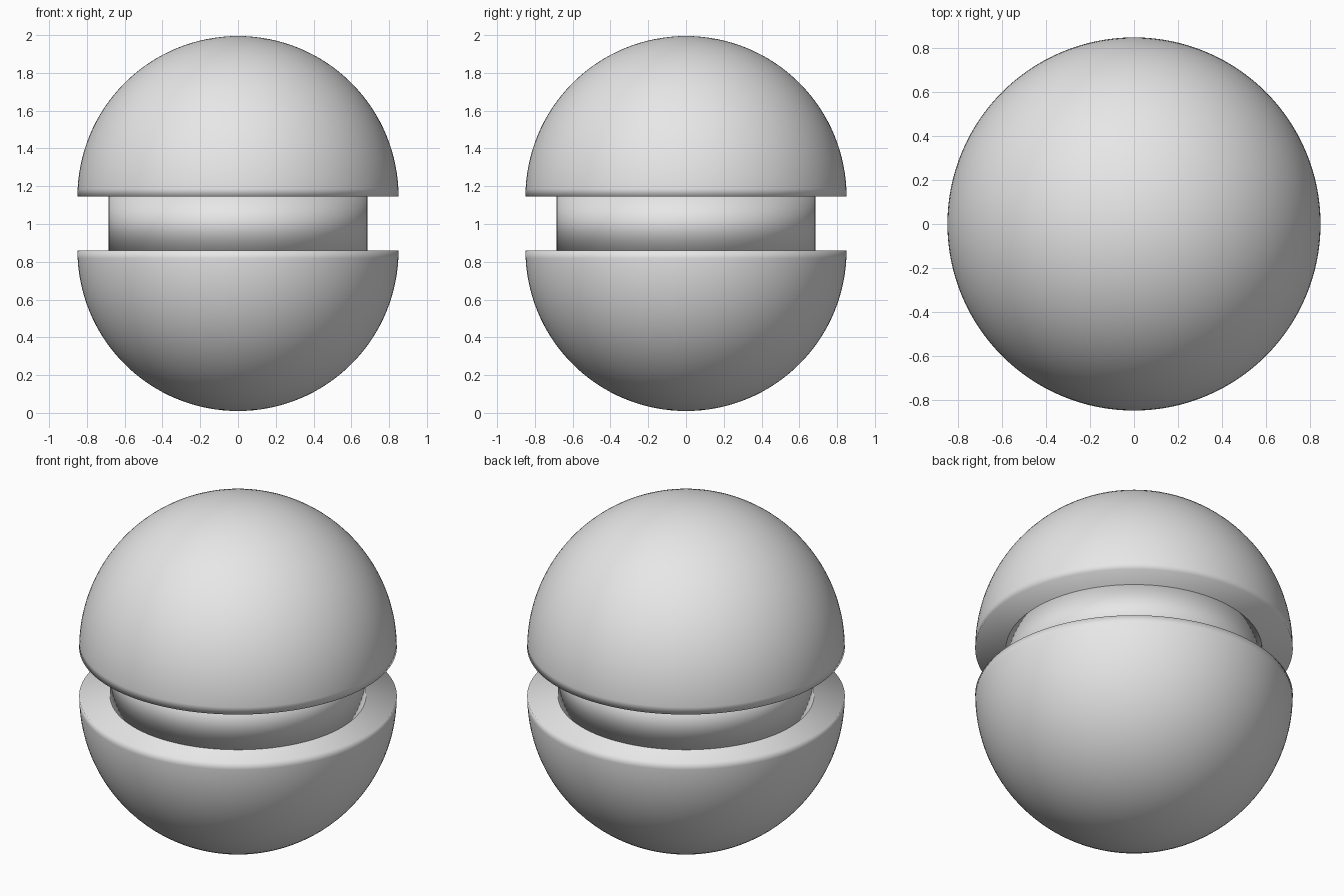
import bpy, bmesh, math

cube = bpy.data.objects.get("Cube")
if cube:
    bpy.data.objects.remove(cube)

GREY = (0.8, 0.8, 0.8, 1)
mat = bpy.data.materials.new("plain_grey")
mat.use_nodes = True
mat.diffuse_color = GREY
mat.node_tree.nodes["Principled BSDF"].inputs["Base Color"].default_value = GREY

OUTER, INNER = 0.85, 0.685
LOW, HIGH = 0.86, 1.145
SEGMENTS, RINGS = 128, 32


def lathe(name, profile):
    """Spin an (r, z) profile around the z axis into a smooth solid."""
    bm = bmesh.new()
    verts = [bm.verts.new((r, 0, z)) for r, z in profile]
    edges = [bm.edges.new(pair) for pair in zip(verts, verts[1:])]
    bmesh.ops.spin(bm, geom=verts + edges, cent=(0, 0, 0), axis=(0, 0, 1),
                   angle=math.tau, steps=SEGMENTS)
    bmesh.ops.remove_doubles(bm, verts=bm.verts, dist=0.0001)
    bmesh.ops.recalc_face_normals(bm, faces=bm.faces)
    mesh = bpy.data.meshes.new(name)
    bm.to_mesh(mesh)
    bm.free()
    mesh.shade_smooth()
    mesh.materials.append(mat)
    obj = bpy.data.objects.new(name, mesh)
    bpy.context.collection.objects.link(obj)
    return obj


# Domed halves with a flat rim, softly shaded across the rim edge
angles = [math.pi / 2 * i / RINGS for i in range(RINGS + 1)]
for name, z, side in (("upper_dome", HIGH, 1), ("lower_dome", LOW, -1)):
    dome = [(OUTER * math.cos(a), z + side * OUTER * math.sin(a)) for a in angles]
    lathe(name, [(0, z)] + dome)

# Recessed drum joining the halves
lathe("middle_drum", [(0, LOW), (INNER, LOW), (INNER, HIGH), (0, HIGH)])
